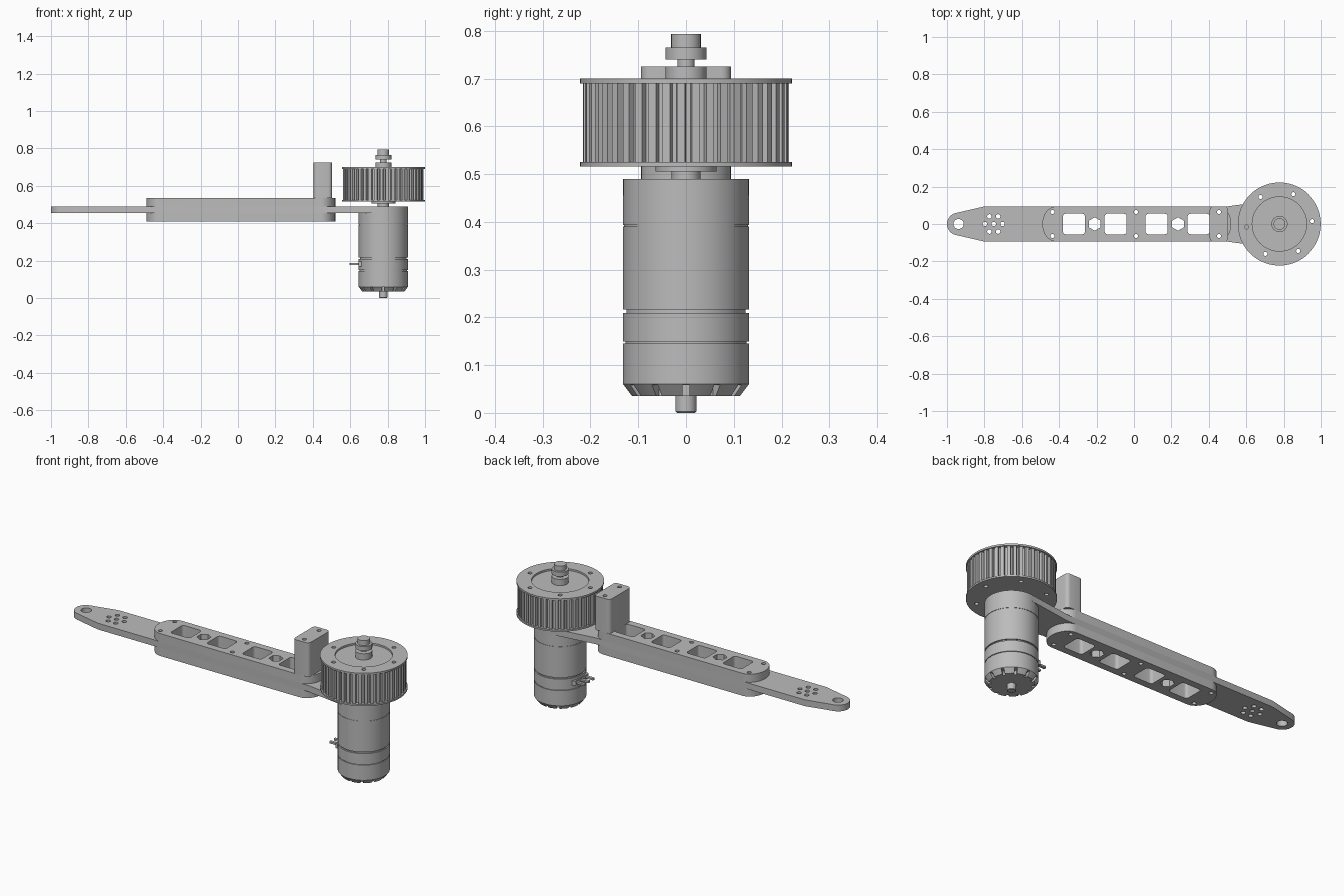
import bpy, bmesh
from math import pi, sin, cos, radians

if "Cube" in bpy.data.objects:
    bpy.data.objects.remove(bpy.data.objects["Cube"], do_unlink=True)

grey = bpy.data.materials.new("machined grey")
grey.use_nodes = True
grey.diffuse_color = (0.5, 0.5, 0.5, 1)
grey.node_tree.nodes["Principled BSDF"].inputs["Base Color"].default_value = (0.5, 0.5, 0.5, 1)

MX = 0.777          # motor axis
HALF = 0.094        # half width of the arm


# ---- helpers ----
def arc(cx, cy, rx, ry, a0, a1, n):
    return [(cx + rx * cos(radians(a0 + (a1 - a0) * i / n)),
             cy + ry * sin(radians(a0 + (a1 - a0) * i / n))) for i in range(n + 1)]


def circle(cx, cy, r, n=48):
    return arc(cx, cy, r, r, 0, 360, n)[:-1]


def rounded(x0, x1, y0, y1, r):
    return (arc(x1 - r, y1 - r, r, r, 0, 90, 5) + arc(x0 + r, y1 - r, r, r, 90, 180, 5)
            + arc(x0 + r, y0 + r, r, r, 180, 270, 5) + arc(x1 - r, y0 + r, r, r, 270, 360, 5))


def finish(name, bm):
    bmesh.ops.recalc_face_normals(bm, faces=bm.faces)
    mesh = bpy.data.meshes.new(name)
    bm.to_mesh(mesh)
    bm.free()
    mesh.materials.append(grey)
    ob = bpy.data.objects.new(name, mesh)
    bpy.context.collection.objects.link(ob)
    return ob


def prisms(name, outlines, z0, z1):
    bm = bmesh.new()
    for pts in outlines:
        low = [bm.verts.new((x, y, z0)) for x, y in pts]
        top = [bm.verts.new((x, y, z1)) for x, y in pts]
        bm.faces.new(low[::-1])
        bm.faces.new(top)
        for i in range(len(pts)):
            j = (i + 1) % len(pts)
            bm.faces.new((low[i], low[j], top[j], top[i]))
    return finish(name, bm)


def lathe(name, profile, n=64):
    bm = bmesh.new()
    rings = [[bm.verts.new((x, y, z)) for x, y in circle(MX, 0, r, n)] for r, z in profile]
    for a, b in zip(rings, rings[1:]):
        for i in range(n):
            j = (i + 1) % n
            bm.faces.new((a[i], a[j], b[j], b[i]))
    bm.faces.new(rings[0][::-1])
    bm.faces.new(rings[-1])
    return finish(name, bm)


def cut(ob, outlines, z0, z1):
    cutter = prisms("cutter", outlines, z0, z1)
    cutter.hide_render = True
    mod = ob.modifiers.new("holes", 'BOOLEAN')
    mod.operation = 'DIFFERENCE'
    mod.solver = 'EXACT'
    mod.object = cutter
    bpy.context.view_layer.objects.active = ob
    bpy.ops.object.modifier_apply(modifier=mod.name)
    bpy.data.objects.remove(cutter, do_unlink=True)


# ---- cut-outs shared by the arm layers ----
windows = [rounded(x, x + 0.118, -0.055, 0.055, 0.015) for x in (-0.38, -0.157, 0.062, 0.287)]
hexes = [arc(x, 0, 0.036, 0.036, 30, 330, 5) for x in (-0.21, 0.235)]
bolts = [circle(x, s * 0.064, 0.011, 16) for x in (-0.435, 0.01, 0.455) for s in (-1, 1)]
openings = windows + hexes + bolts

# ---- long arm plate with tapered tip and round motor mount ----
outline = (arc(-0.94, 0, 0.06, 0.06, 105, 255, 14) + [(-0.8, -HALF), (0.5, -HALF)]
           + arc(MX, 0, 0.132, 0.132, -98, 98, 36) + [(0.5, HALF), (-0.8, HALF)])
arm = prisms("arm_plate", [outline], 0.455, 0.49)
tip_holes = [circle(-0.938, 0, 0.027, 24), circle(-0.75, 0, 0.012, 16)]
tip_holes += [circle(-0.75 + 0.047 * cos(k * pi / 3), 0.047 * sin(k * pi / 3), 0.012, 16)
              for k in range(6)]
cut(arm, openings + tip_holes, 0.4, 0.6)

# ---- stiffening blocks above and below the plate ----
block = (arc(-0.415, 0, 0.075, HALF, 90, 270, 24) + arc(0.445, 0, 0.075, HALF, -90, 90, 24))
for name, z0, z1 in (("upper_block", 0.49, 0.535), ("lower_block", 0.41, 0.455)):
    cut(prisms(name, [block], z0, z1), openings, 0.35, 0.6)

# ---- upright post ----
post = prisms("upright_post", [rounded(0.405, 0.503, -HALF, HALF, 0.02)], 0.535, 0.725)
cut(post, bolts[-2:], 0.5, 0.8)

# ---- motor ----
motor = lathe("motor_body", [
    (0.113, 0.035), (0.132, 0.06), (0.132, 0.145), (0.127, 0.145), (0.127, 0.149),
    (0.132, 0.149), (0.132, 0.209), (0.125, 0.209), (0.125, 0.217), (0.132, 0.217),
    (0.132, 0.39), (0.13, 0.39), (0.13, 0.393), (0.132, 0.393), (0.132, 0.455)])
slots = []
for k in range(12):
    c, s = cos(k * pi / 6), sin(k * pi / 6)
    slots.append([(MX + u * c - v * s, u * s + v * c)
                  for u, v in ((0.1, -0.007), (0.15, -0.007), (0.15, 0.007), (0.1, 0.007))])
cut(motor, slots, 0.02, 0.058)
lathe("motor_rear_shaft", [(0.019, 0), (0.022, 0.003), (0.022, 0.036)], 32)

# ---- motor terminals ----
prisms("terminal_block", [rounded(0.643, 0.7, -0.062, 0.062, 0.006)], 0.168, 0.194)
prisms("terminal_pins", [rounded(0.596, 0.65, y - 0.008, y + 0.008, 0.004)
                         for y in (-0.04, 0, 0.04)], 0.176, 0.186)

# ---- toothed pulley ----
TEETH = 44
gear = []
for k in range(TEETH):
    for f, r in ((0, 0.202), (0.32, 0.202), (0.4, 0.216), (0.92, 0.216)):
        a = 2 * pi * (k + f) / TEETH
        gear.append((MX + r * cos(a), r * sin(a)))
screws = [circle(MX + 0.176 * cos(radians(5 + 60 * k)), 0.176 * sin(radians(5 + 60 * k)), 0.011, 16)
          for k in range(6)]
cut(prisms("pulley_teeth", [gear], 0.525, 0.69), screws, 0.45, 0.75)
cut(prisms("pulley_lower_flange", [circle(MX, 0, 0.222, 72)], 0.516, 0.525), screws, 0.45, 0.75)
cut(prisms("pulley_upper_flange", [circle(MX, 0, 0.222, 72)], 0.69, 0.70),
    screws + [circle(MX, 0, 0.145, 64)], 0.6, 0.75)

# ---- pulley shaft, collars and hub ----
lathe("lower_hub", [(0.03, 0.49), (0.03, 0.505), (0.064, 0.505), (0.064, 0.516)], 48)
lathe("upper_hub", [(0.043, 0.69), (0.043, 0.725), (0.018, 0.725), (0.018, 0.74), (0.043, 0.74),
                    (0.043, 0.765), (0.031, 0.765), (0.031, 0.793)], 48)

# ---- smooth curved sides, keep edges sharp ----
bpy.ops.object.select_all(action='DESELECT')
for ob in bpy.context.collection.objects:
    if ob.type == 'MESH':
        ob.select_set(True)
        bpy.context.view_layer.objects.active = ob
bpy.ops.object.shade_smooth_by_angle(angle=radians(30))
